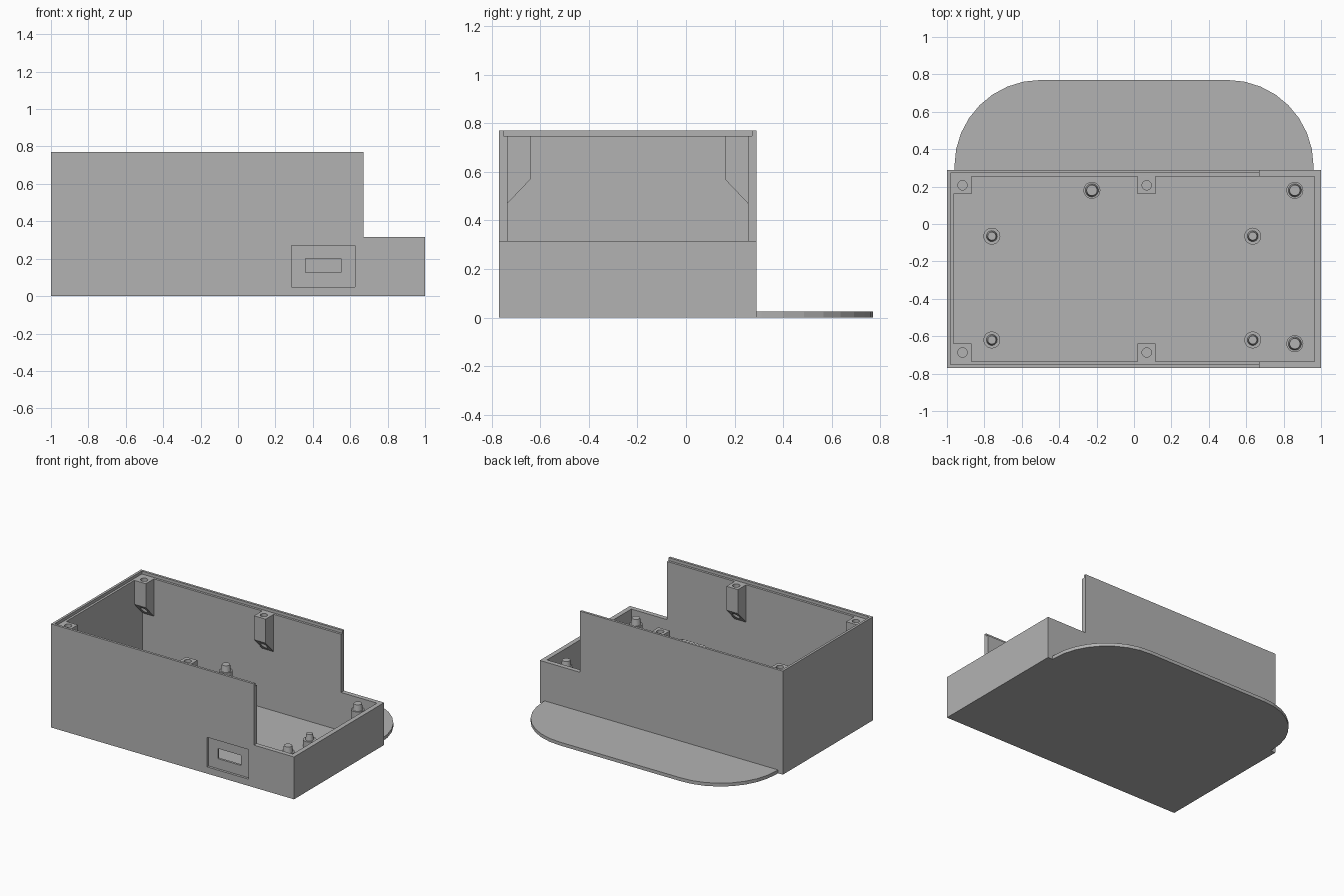
import bpy, bmesh
from math import sin, cos, pi

cube = bpy.data.objects.get("Cube")
if cube:
    bpy.data.objects.remove(cube, do_unlink=True)

grey = bpy.data.materials.new("plain grey")
grey.use_nodes = True
grey.diffuse_color = (0.45, 0.45, 0.45, 1)
grey.node_tree.nodes["Principled BSDF"].inputs["Base Color"].default_value = grey.diffuse_color


def prism(name, points, offset):
    """Extrude a closed outline of 3D points along an offset."""
    bm = bmesh.new()
    face = bm.faces.new([bm.verts.new(p) for p in points])
    new = bmesh.ops.extrude_face_region(bm, geom=[face])["geom"]
    verts = [g for g in new if isinstance(g, bmesh.types.BMVert)]
    bmesh.ops.translate(bm, verts=verts, vec=offset)
    bmesh.ops.recalc_face_normals(bm, faces=bm.faces)
    mesh = bpy.data.meshes.new(name)
    bm.to_mesh(mesh)
    bm.free()
    mesh.materials.append(grey)
    obj = bpy.data.objects.new(name, mesh)
    bpy.context.scene.collection.objects.link(obj)
    return obj


def box(name, x0, x1, y0, y1, z0, z1):
    outline = [(x0, y0, z0), (x1, y0, z0), (x1, y1, z0), (x0, y1, z0)]
    return prism(name, outline, (0, 0, z1 - z0))


def ring(x, y, z, r, n=32):
    return [(x + r * cos(2 * pi * i / n), y + r * sin(2 * pi * i / n), z) for i in range(n)]


def cut(obj, cutter):
    """Subtract the cutter and remove it."""
    mod = obj.modifiers.new("cut", "BOOLEAN")
    mod.operation = "DIFFERENCE"
    mod.solver = "EXACT"
    mod.object = cutter
    bpy.context.view_layer.objects.active = obj
    bpy.ops.object.modifier_apply(modifier=mod.name)
    bpy.data.objects.remove(cutter, do_unlink=True)


FRONT, BACK, WALL = -0.77, 0.29, 0.035
TOP, STEP_X, STEP_Z, LEDGE = 0.77, 0.67, 0.315, 0.748

# Stepped case, hollowed out, with a ledge inside the rim for a lid
profile = [(-1, 0), (1, 0), (1, STEP_Z), (STEP_X, STEP_Z), (STEP_X, TOP), (-1, TOP)]
case = prism("case", [(x, FRONT, z) for x, z in profile], (0, BACK - FRONT, 0))
cut(case, box("cavity", -1 + WALL, 1 - WALL, FRONT + WALL, BACK - WALL, 0.03, 1))
cut(case, box("lid_ledge", -0.982, 1.2, FRONT + 0.018, BACK - 0.018, LEDGE, 1))

# Connector opening: shallow recess with a slot through the front wall
cut(case, box("recess", 0.285, 0.625, FRONT - 0.1, FRONT + 0.018, 0.05, 0.27))
cut(case, box("slot", 0.36, 0.55, FRONT - 0.1, FRONT + 0.1, 0.125, 0.2))

# Rounded base plate behind the case
R, CX, CY = 0.46, 0.5, 0.31
arc = [(CX + R * cos(i * pi / 16), CY + R * sin(i * pi / 16)) for i in range(9)]
right = [(CX + R, BACK)] + arc
outline = right + [(-x, y) for x, y in reversed(right)]
prism("base_plate", [(x, y, 0) for x, y in outline], (0, 0, 0.025))

# Screw bosses with sloped undersides hang on the front and back walls
for x0, place in ((-0.965, "corner"), (0.02, "middle")):
    for wall_y, side, end in ((FRONT + WALL, 1, "front"), (BACK - WALL, -1, "back")):
        inner = wall_y + side * 0.095
        shape = [(wall_y, 0.47), (inner, 0.57), (inner, LEDGE), (wall_y, LEDGE)]
        boss = prism(f"screw_boss_{end}_{place}", [(x0, y, z) for y, z in shape], (0.095, 0, 0))
        hole = ring(x0 + 0.048, wall_y + side * 0.048, 0.4, 0.025)
        cut(boss, prism("screw_hole", hole, (0, 0, 0.5)))


def standoff(name, x, y, shoulder, pin):
    """Round post with a narrower tapered pin on top."""
    levels = [(0.045, 0.02), (0.045, shoulder), (pin, shoulder), (pin - 0.007, shoulder + 0.045)]
    bm = bmesh.new()
    loops = [[bm.verts.new(p) for p in ring(x, y, z, r)] for r, z in levels]
    for a, b in zip(loops, loops[1:]):
        for i in range(len(a)):
            j = (i + 1) % len(a)
            bm.faces.new((a[i], a[j], b[j], b[i]))
    bm.faces.new(loops[-1])
    bm.faces.new(loops[0][::-1])
    mesh = bpy.data.meshes.new(name)
    bm.to_mesh(mesh)
    bm.free()
    mesh.materials.append(grey)
    obj = bpy.data.objects.new(name, mesh)
    bpy.context.scene.collection.objects.link(obj)


# Tall and short standoffs on the floor
for i, (x, y) in enumerate([(-0.225, 0.18), (0.86, 0.18), (0.86, -0.64)]):
    standoff(f"tall_standoff_{i + 1}", x, y, 0.27, 0.035)
for i, x in enumerate((-0.76, 0.635)):
    for j, y in enumerate((-0.62, -0.065)):
        standoff(f"short_standoff_{2 * i + j + 1}", x, y, 0.08, 0.029)
